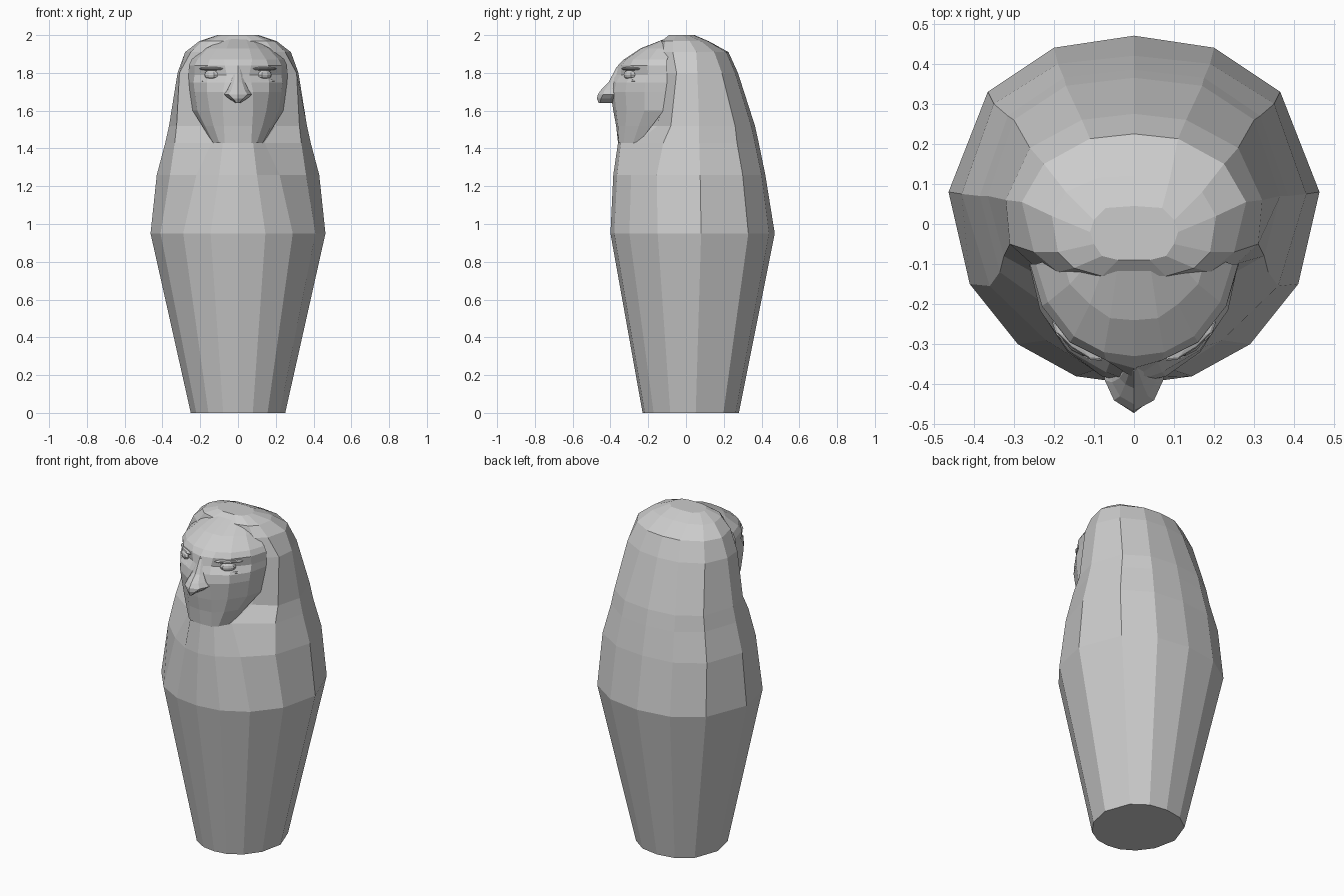
import bpy, bmesh, math


def loft(name, sections):
    """Loft half outlines [(z, [(x, y), ...])], mirrored in x, with end caps."""
    bm = bmesh.new()
    rings = []
    for z, half in sections:
        pts = half + [(-x, y) for x, y in reversed(half) if x > 0]
        rings.append([bm.verts.new((x, y, z)) for x, y in pts])
    n = len(rings[0])
    for a, b in zip(rings, rings[1:]):
        for i in range(n):
            j = (i + 1) % n
            bm.faces.new((a[i], a[j], b[j], b[i]))
    bm.faces.new(rings[0])
    bm.faces.new(rings[-1])
    bmesh.ops.recalc_face_normals(bm, faces=bm.faces)
    me = bpy.data.meshes.new(name)
    bm.to_mesh(me)
    bm.free()
    ob = bpy.data.objects.new(name, me)
    bpy.context.collection.objects.link(ob)
    return ob


# Jar body, continuing upward into the headcloth
belly = [(0, .47), (.2, .44), (.365, .33), (.463, .08),
         (.41, -.15), (.29, -.30), (.145, -.38), (0, -.40)]
foot = [(x * .54, .28 + (y - .47) * .586) for x, y in belly]
shoulder = [(0, .42), (.19, .40), (.35, .30), (.43, .075),
            (.36, -.155), (.22, -.29), (.10, -.365), (0, -.385)]
chin_level = [(0, .385), (.175, .365), (.315, .27), (.385, .07),
              (.335, -.12), (.14, -.26), (.08, -.345), (0, -.36)]
neck = [(0, .365), (.17, .345), (.30, .26), (.365, .07),
        (.325, -.08), (.20, -.15), (.08, -.25), (0, -.26)]
temple = [(0, .275), (.13, .26), (.26, .19), (.32, .06),
          (.31, -.05), (.255, -.10), (.12, -.12), (0, -.12)]
crown = [(0, .225), (.11, .213), (.225, .15), (.28, .055),
         (.25, -.07), (.19, -.12), (.1, -.14), (0, -.14)]
upper = [(0, .12), (.09, .115), (.17, .08), (.205, .02),
         (.19, -.07), (.15, -.11), (.08, -.13), (0, -.13)]
top = [(0, .045), (.07, .04), (.10, .01), (.11, -.02),
       (.10, -.05), (.08, -.08), (.04, -.09), (0, -.09)]
loft("jar_and_headcloth", [(0, foot), (.95, belly), (1.26, shoulder),
                           (1.43, chin_level), (1.52, neck), (1.8, temple),
                           (1.91, crown), (1.968, upper), (2.0, top)])

# Face: edge beside the headcloth, cheek, eye line, muzzle, centre
loft("face", [
    (1.43, [(.135, -.25), (.13, -.28), (.10, -.33), (.07, -.355), (0, -.36)]),
    (1.52, [(.19, -.18), (.175, -.25), (.13, -.32), (.075, -.36), (0, -.37)]),
    (1.60, [(.24, -.12), (.215, -.22), (.15, -.315), (.08, -.37), (0, -.385)]),
    (1.70, [(.255, -.10), (.23, -.22), (.165, -.32), (.08, -.38), (0, -.40)]),
    (1.75, [(.26, -.10), (.235, -.215), (.165, -.315), (.07, -.37), (0, -.395)]),
    (1.79, [(.262, -.10), (.23, -.20), (.155, -.29), (.06, -.345), (0, -.385)]),
    (1.84, [(.26, -.10), (.23, -.205), (.16, -.295), (.07, -.34), (0, -.36)]),
    (1.87, [(.245, -.10), (.215, -.195), (.15, -.28), (.075, -.32), (0, -.33)]),
    (1.93, [(.18, -.08), (.16, -.15), (.11, -.20), (.06, -.235), (0, -.24)]),
    (1.985, [(.09, -.02), (.08, -.06), (.07, -.09), (.04, -.10), (0, -.10)])])

# Hooked beak
loft("beak", [
    (1.64, [(.01, -.36), (.01, -.40), (.006, -.455), (0, -.462)]),
    (1.665, [(.05, -.34), (.05, -.40), (.028, -.45), (0, -.472)]),
    (1.685, [(.075, -.34), (.073, -.39), (.05, -.44), (0, -.467)]),
    (1.71, [(.06, -.34), (.055, -.395), (.035, -.43), (0, -.45)]),
    (1.75, [(.04, -.34), (.036, -.385), (.022, -.40), (0, -.41)]),
    (1.83, [(.016, -.32), (.014, -.35), (.008, -.36), (0, -.368)])])

# Almond eyes inside lids, on each side
for side, label in ((1, "right"), (-1, "left")):
    for part, size, y, z in (("eyeball", (.045, .022, .026), -.298, 1.79),
                             ("upper_lid", (.08, .022, .010), -.292, 1.822),
                             ("lower_lid", (.075, .022, .009), -.297, 1.758)):
        bpy.ops.mesh.primitive_uv_sphere_add(
            segments=8, ring_count=6, radius=1, scale=size,
            location=(side * .142, y, z),
            rotation=(0, 0, side * math.radians(38)))
        bpy.context.object.name = label + "_" + part
